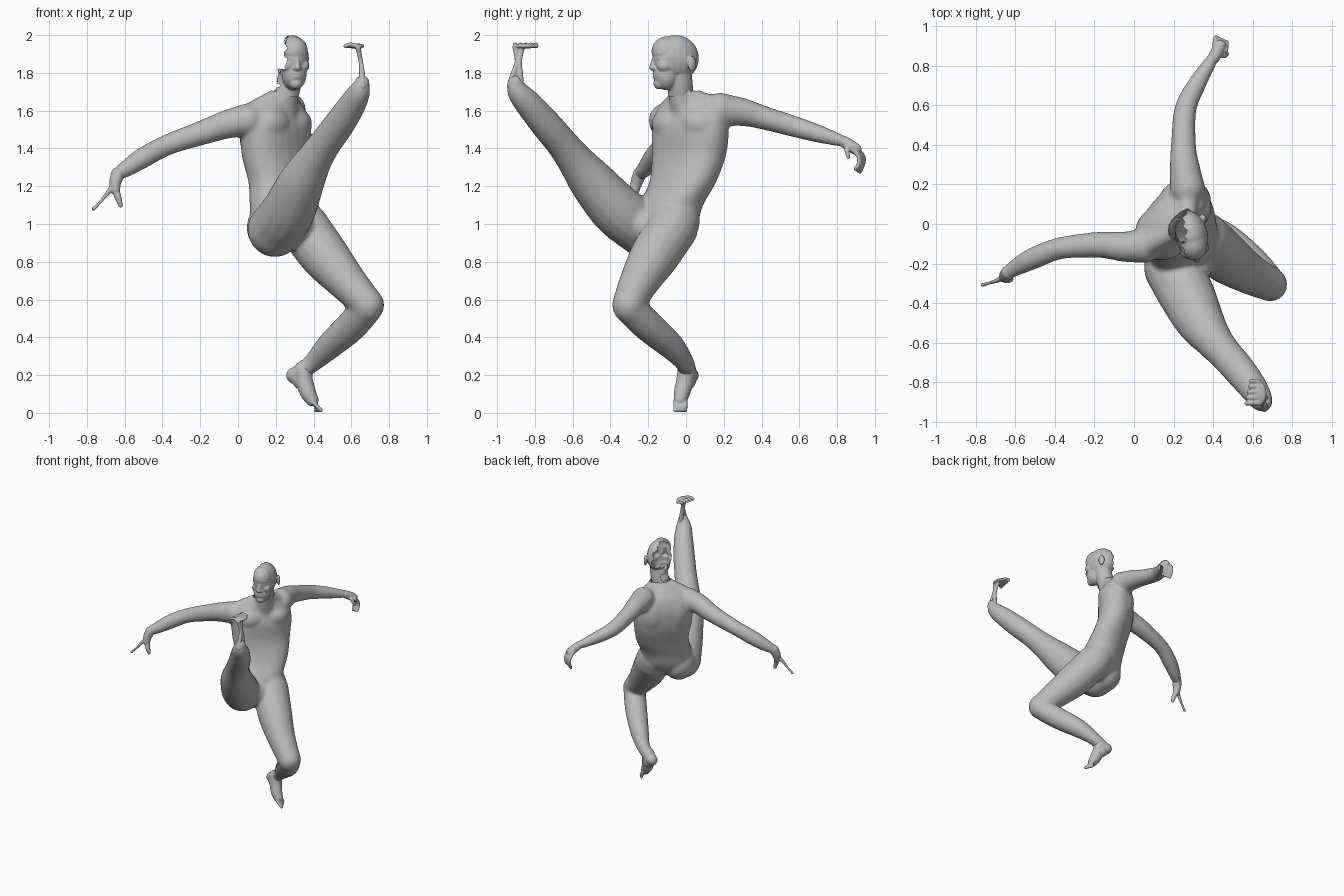
import bpy, bmesh, math
from mathutils import Vector, Matrix

cube = bpy.data.objects.get("Cube")
if cube:
    bpy.data.objects.remove(cube, do_unlink=True)

grey = bpy.data.materials.new("plain grey")
grey.use_nodes = True
COLOUR = (0.5, 0.5, 0.5, 1)
grey.diffuse_color = COLOUR
grey.node_tree.nodes["Principled BSDF"].inputs["Base Color"].default_value = COLOUR


def skin_rings(bm, rings):
    """Bridge a list of equal point rings and cap both ends."""
    vs = [[bm.verts.new(p) for p in r] for r in rings]
    n = len(vs[0])
    for a, b in zip(vs, vs[1:]):
        for i in range(n):
            j = (i + 1) % n
            bm.faces.new((a[i], a[j], b[j], b[i]))
    bm.faces.new(vs[0][::-1])
    bm.faces.new(vs[-1])


def spline(pts, steps=5):
    """Smooth curve through points of any dimension."""
    p = [pts[0]] + list(pts) + [pts[-1]]
    out = []
    for k in range(1, len(p) - 2):
        for s in range(steps):
            t = s / steps
            out.append([0.5 * (2 * b + (c - a) * t + (2 * a - 5 * b + 4 * c - d) * t * t
                               + (3 * b - a - 3 * c + d) * t ** 3)
                        for a, b, c, d in zip(p[k - 1], p[k], p[k + 1], p[k + 2])])
    return out + [list(pts[-1])]


def blob(bm, c, r, turn=0.0):
    """Ellipsoid with radii r, turned about z by degrees."""
    m = Matrix.Translation(c) @ Matrix.Rotation(math.radians(turn), 4, 'Z') @ Matrix.Diagonal((*r, 1))
    bmesh.ops.create_uvsphere(bm, u_segments=20, v_segments=14, radius=1, matrix=m)


def tube(bm, pts):
    """Round limb through (x, y, z, radius) points."""
    path = spline(pts)
    rings = []
    for i, q in enumerate(path):
        d = Vector(path[min(i + 1, len(path) - 1)][:3]) - Vector(path[max(i - 1, 0)][:3])
        d.normalize()
        if i == 0:
            u = Vector((0.31, 0.9, -0.3)) if abs(d.z) > 0.6 else Vector((0, 0, 1))
        u = (u - d * u.dot(d)).normalized()
        v = d.cross(u)
        rings.append([Vector(q[:3]) + q[3] * (u * math.cos(a) + v * math.sin(a))
                      for a in [k * math.tau / 16 for k in range(16)]])
    skin_rings(bm, rings)
    for q in (path[0], path[-1]):
        blob(bm, q[:3], (q[3],) * 3)


def trunk(bm, rows):
    """Stack of boxy ellipses: z, x, y, half width, half depth, turn in degrees."""
    def square(t):
        return math.copysign(abs(t) ** 0.88, t)
    rings = []
    for z, x, y, w, d, t in spline(rows):
        c, s = math.cos(math.radians(t)), math.sin(math.radians(t))
        ring = []
        for k in range(28):
            a = k * math.tau / 28
            p, q = w * square(math.cos(a)), d * square(math.sin(a))
            ring.append(Vector((x + p * c - q * s, y + p * s + q * c, z)))
        rings.append(ring)
    skin_rings(bm, rings)


def finish(name, bm, voxel, smooth, cut=None):
    """Fuse the pieces into one smooth skin, then optionally tear faces away."""
    bmesh.ops.recalc_face_normals(bm, faces=bm.faces)
    me = bpy.data.meshes.new(name)
    bm.to_mesh(me)
    bm.free()
    ob = bpy.data.objects.new(name, me)
    bpy.context.collection.objects.link(ob)
    r = ob.modifiers.new("fuse", 'REMESH')
    r.mode, r.voxel_size = 'VOXEL', voxel
    s = ob.modifiers.new("soften", 'SMOOTH')
    s.factor, s.iterations = 0.5, smooth
    new = bpy.data.meshes.new_from_object(ob.evaluated_get(bpy.context.evaluated_depsgraph_get()))
    ob.modifiers.clear()
    ob.data = new
    bpy.data.meshes.remove(me)
    new.name = name
    if cut:
        b = bmesh.new()
        b.from_mesh(new)
        bmesh.ops.delete(b, geom=[f for f in b.faces if cut(f.calc_center_median())], context='FACES')
        b.to_mesh(new)
        b.free()
    new.materials.clear()
    new.materials.append(grey)
    for f in new.polygons:
        f.use_smooth = True
        f.material_index = 0


# Body: trunk
bm = bmesh.new()
trunk(bm, [(0.88, .28, -.15, .09, .08, 28), (0.98, .26, -.115, .185, .145, 30),
           (1.10, .243, -.08, .19, .147, 38), (1.22, .232, -.018, .20, .135, 45),
           (1.36, .203, .015, .222, .134, 50), (1.50, .20, .022, .232, .135, 50),
           (1.60, .20, .02, .205, .108, 50), (1.655, .22, .01, .12, .08, 50),
           (1.69, .245, -.01, .07, .065, 50)])
# Chest, shoulder blades, shoulder slopes and neck root
fwd, side = Vector((.77, -.64, 0)), Vector((.64, .77, 0))
for s in (-1, 1):
    c = Vector((.20, .02, 0)) + side * s * .09
    blob(bm, c + fwd * .055 + Vector((0, 0, 1.53)), (.11, .08, .085), 50)
    blob(bm, c - fwd * .055 + Vector((0, 0, 1.47)), (.105, .085, .15), 50)
tube(bm, [(.25, -.01, 1.68, .058), (.14, -.07, 1.632, .052), (.05, -.12, 1.57, .06)])
tube(bm, [(.26, 0, 1.68, .058), (.27, .10, 1.642, .052), (.27, .19, 1.615, .07)])
tube(bm, [(.235, .005, 1.60, .085), (.245, -.015, 1.66, .075), (.258, -.028, 1.74, .068)])
# Seat and front of pelvis
blob(bm, (.33, -.05, 1.02), (.12, .125, .13))
blob(bm, (.17, -.15, .98), (.125, .13, .135))
blob(bm, (.32, -.21, .985), (.08, .085, .09))
# Raised right leg
tube(bm, [(.195, -.225, .97, .145), (.268, -.36, 1.07, .142), (.333, -.49, 1.215, .124),
          (.40, -.585, 1.335, .098), (.46, -.655, 1.425, .086), (.53, -.735, 1.52, .083),
          (.60, -.825, 1.625, .074), (.642, -.888, 1.70, .06), (.658, -.905, 1.75, .04)])
# Bent left leg
tube(bm, [(.35, -.07, .98, .135), (.46, -.168, .83, .13), (.58, -.25, .69, .105), (.688, -.305, .572, .087)])
tube(bm, [(.688, -.305, .562, .084), (.60, -.20, .46, .084), (.485, -.08, .355, .072), (.40, -.01, .27, .052),
          (.335, .01, .22, .047)])
# Right and left arms
tube(bm, [(.05, -.11, 1.55, .088), (-.05, -.115, 1.53, .077), (-.17, -.105, 1.49, .067),
          (-.37, -.122, 1.42, .056), (-.50, -.17, 1.352, .056), (-.58, -.21, 1.30, .047), (-.645, -.25, 1.26, .034)])
tube(bm, [(.27, .18, 1.605, .09), (.255, .30, 1.592, .075), (.25, .40, 1.566, .064),
          (.26, .58, 1.514, .056), (.32, .71, 1.475, .047), (.40, .84, 1.435, .03)])
finish("body", bm, 0.011, 11, lambda p: p.z > 1.705 and p.x < .33 and p.y > -.3)

# Head and neck, built facing -y then turned a little
bm = bmesh.new()
tube(bm, [(-.033, .034, -.225, .068), (-.01, .028, -.14, .067), (0, .015, -.06, .066)])
blob(bm, (0, 0, .0), (.088, .126, .122))
blob(bm, (0, -.045, .035), (.074, .085, .08))
blob(bm, (0, -.05, -.085), (.066, .072, .085))
blob(bm, (0, -.088, -.135), (.035, .032, .03))
blob(bm, (0, -.095, .025), (.06, .03, .016))
tube(bm, [(0, -.112, .02, .010), (0, -.122, -.025, .013), (0, -.128, -.05, .016)])
for dz in (-.083, -.099):
    blob(bm, (0, -.109, dz), (.026, .016, .009))
for s in (-1, 1):
    blob(bm, (s * .015, -.116, -.054), (.013, .013, .010))
    blob(bm, (s * .034, -.099, .002), (.02, .014, .011))
    blob(bm, (s * .045, -.07, -.04), (.032, .042, .035))
    blob(bm, (s * .086, .068, -.03), (.012, .025, .042), s * 20)
bmesh.ops.transform(bm, verts=bm.verts, matrix=Matrix.Translation((.285, -.055, 1.878))
                    @ Matrix.Rotation(math.radians(14), 4, 'Z'))


def torn(p):
    """Open neck end, and a ragged opening on the right of the skull and neck."""
    edge = .255 + .008 * math.sin(p.z * 95) + .006 * math.sin(p.y * 130)
    if p.z < 1.82:
        edge -= .045
    return p.z < 1.675 or (p.z > 1.71 and p.x < edge)


finish("head", bm, 0.0055, 4, torn)

# Left foot, pointing down
bm = bmesh.new()
tube(bm, [(.345, .005, .225, .05), (.35, -.005, .17, .047), (.372, -.022, .105, .043), (.392, -.03, .07, .035)])
tube(bm, [(.335, .01, .215, .046), (.298, .024, .198, .043)])
blob(bm, (.33, .01, .175), (.045, .045, .05))
for i in range(5):
    y = -.056 + .013 * i
    tube(bm, [(.39, y * .8 - .005, .07, .016), (.415, y, .038, .012), (.44 - .007 * i, y, .014, .011)])
finish("left_foot", bm, 0.0055, 3)

# Raised right foot: narrow ankle strip, sole pad and toes
bm = bmesh.new()
for dy in (-.025, .012):
    tube(bm, [(.658, -.895 + dy * 1.3, 1.73, .022), (.657, -.89 + dy, 1.79, .016),
              (.65, -.885 + dy * .4, 1.86, .012), (.635, -.88 + dy, 1.935, .014)])
blob(bm, (.625, -.855, 1.942), (.045, .065, .014))
for i in range(5):
    y = -.905 + .028 * i
    tube(bm, [(.63, y, 1.942, .012), (.595, y, 1.95, .011), (.57 + .006 * i, y, 1.942, .012)])
finish("right_foot", bm, 0.005, 1)

# Left hand, fingers curling down
bm = bmesh.new()
tube(bm, [(.40, .835, 1.436, .03), (.42, .87, 1.415, .032), (.435, .90, 1.395, .03)])
for i in range(4):
    x, y = .408 + .018 * i, .925 - .008 * i
    tube(bm, [(x, y - .025, 1.40, .014), (x + .004, y + .012, 1.36, .012),
              (x + .006, y + .014, 1.32, .011), (x + .006, y - .004, 1.275 + .006 * i, .01)])
tube(bm, [(.42, .855, 1.42, .016), (.455, .85, 1.395, .013), (.47, .86, 1.355, .01)])
finish("left_hand", bm, 0.005, 1)

# Right hand: partial palm, one finger and a thin strand
bm = bmesh.new()
tube(bm, [(-.635, -.245, 1.265, .036), (-.65, -.262, 1.22, .032), (-.65, -.272, 1.18, .026)])
tube(bm, [(-.65, -.27, 1.19, .02), (-.635, -.28, 1.14, .018), (-.622, -.28, 1.10, .013)])
tube(bm, [(-.65, -.265, 1.21, .018), (-.69, -.285, 1.165, .012), (-.73, -.298, 1.115, .008), (-.765, -.308, 1.08, .010)])
finish("right_hand", bm, 0.005, 1)
